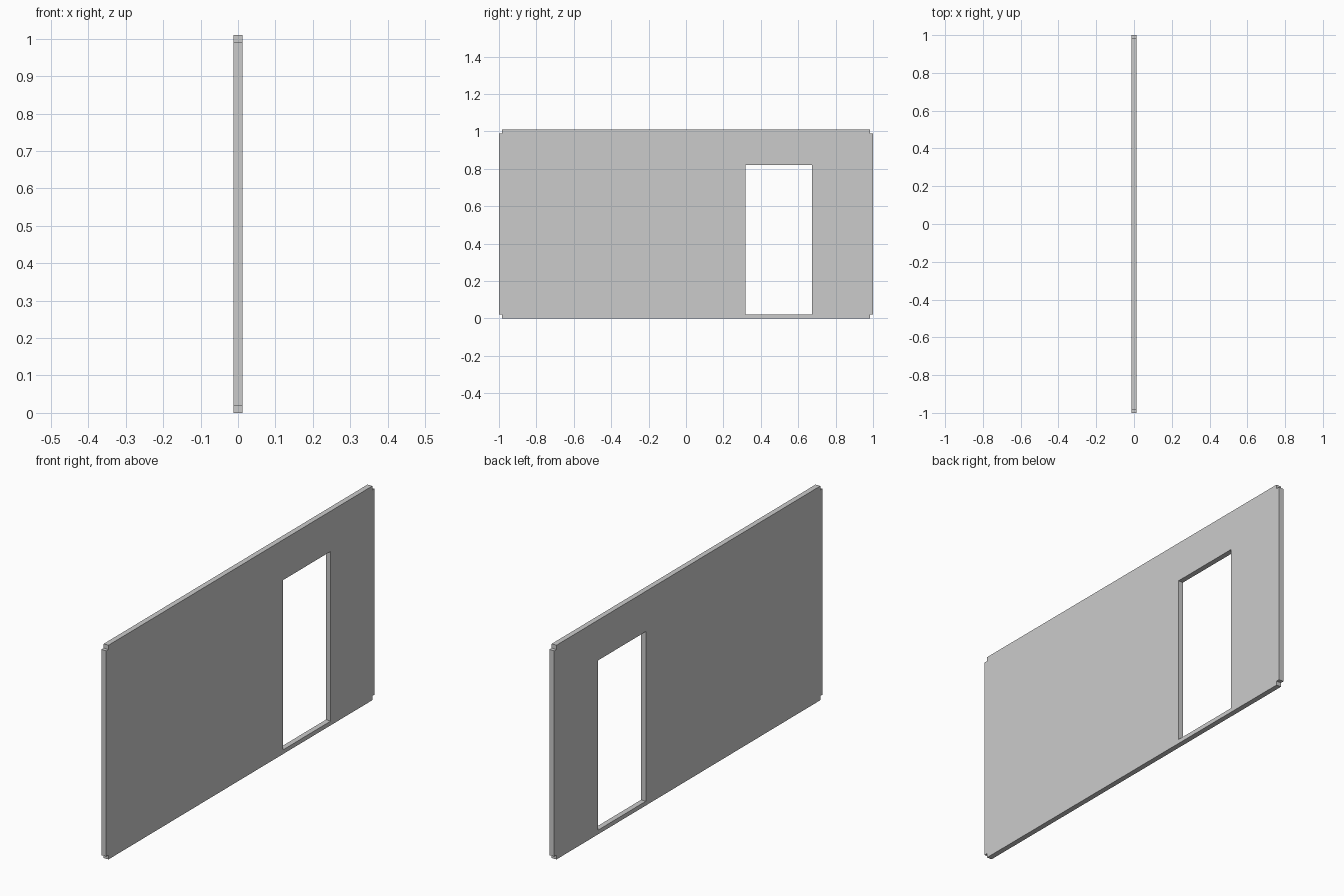
import bpy
import bmesh
from mathutils import Vector

if "Cube" in bpy.data.objects:
    bpy.data.objects.remove(bpy.data.objects["Cube"])

THICK = 0.025
# Grid breaks across the panel: edge tabs, doorway sides, sill and lintel
YS = [-1.0, -0.983, 0.317, 0.673, 0.983, 1.0]
ZS = [0.0, 0.02, 0.82, 0.99, 1.01]


def is_open(i, j):
    """Notched corners and the doorway are left empty."""
    corner = i in (0, len(YS) - 2) and j in (0, len(ZS) - 2)
    doorway = i == 2 and j == 1
    return corner or doorway


# Flat wall face with the openings left out
bm = bmesh.new()
for i in range(len(YS) - 1):
    for j in range(len(ZS) - 1):
        if not is_open(i, j):
            corners = [(YS[i], ZS[j]), (YS[i + 1], ZS[j]),
                       (YS[i + 1], ZS[j + 1]), (YS[i], ZS[j + 1])]
            bm.faces.new([bm.verts.new((-THICK / 2, y, z)) for y, z in corners])
bmesh.ops.remove_doubles(bm, verts=bm.verts, dist=1e-5)

# Give the wall its thickness
result = bmesh.ops.extrude_face_region(bm, geom=bm.faces[:], use_keep_orig=True)
moved = [g for g in result["geom"] if isinstance(g, bmesh.types.BMVert)]
bmesh.ops.translate(bm, verts=moved, vec=Vector((THICK, 0, 0)))
bmesh.ops.recalc_face_normals(bm, faces=bm.faces)

mesh = bpy.data.meshes.new("wall_panel")
bm.to_mesh(mesh)
bm.free()
wall = bpy.data.objects.new("wall_panel", mesh)
bpy.context.collection.objects.link(wall)
